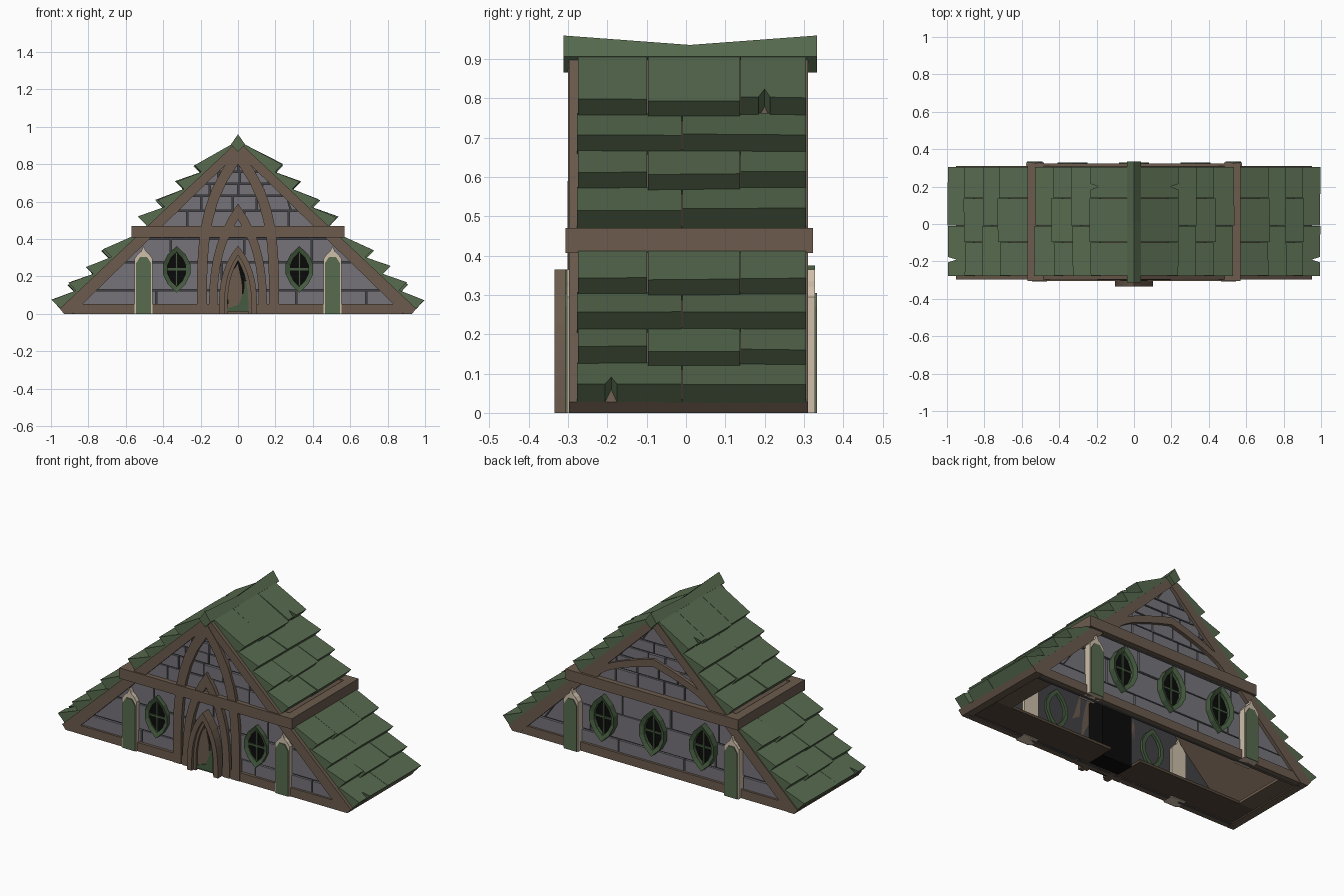
import bpy, bmesh, math, random
from mathutils import Vector

if "Cube" in bpy.data.objects:
    bpy.data.objects.remove(bpy.data.objects["Cube"])
random.seed(4)

def mat(name, r, g, b):
    m = bpy.data.materials.new(name)
    m.diffuse_color = (r, g, b, 1)
    m.use_nodes = True
    m.node_tree.nodes["Principled BSDF"].inputs["Base Color"].default_value = m.diffuse_color
    return m

GREEN = mat("roof green", 0.095, 0.145, 0.078)
TRIM = mat("window green", 0.06, 0.105, 0.05)
WOOD = mat("brown timber", 0.15, 0.105, 0.075)
STONE = mat("grey stone", 0.18, 0.173, 0.195)
MORTAR = mat("dark mortar", 0.055, 0.054, 0.062)
BEIGE = mat("pale stone", 0.62, 0.52, 0.40)
BLACK = mat("black opening", 0.003, 0.003, 0.003)
FLOOR = mat("dark floor", 0.085, 0.06, 0.042)

def finish(name, bm, m):
    bmesh.ops.recalc_face_normals(bm, faces=bm.faces)
    me = bpy.data.meshes.new(name)
    bm.to_mesh(me)
    bm.free()
    me.materials.append(m)
    ob = bpy.data.objects.new(name, me)
    bpy.context.collection.objects.link(ob)
    return ob

def loft(bm, a, b):
    """Closed solid between two matching loops of 3D points."""
    va, vb = [bm.verts.new(p) for p in a], [bm.verts.new(p) for p in b]
    bm.faces.new(va)
    bm.faces.new(vb[::-1])
    for i in range(len(va)):
        j = (i + 1) % len(va)
        bm.faces.new((va[i], vb[i], vb[j], va[j]))

def prism(name, pts, y0, y1, m):
    bm = bmesh.new()
    loft(bm, [(x, y0, z) for x, z in pts], [(x, y1, z) for x, z in pts])
    return finish(name, bm, m)

def box(name, x0, x1, y0, y1, z0, z1, m):
    return prism(name, [(x0, z0), (x1, z0), (x1, z1), (x0, z1)], y0, y1, m)

def band(name, outer, inner, y0, y1, m, closed=False, dip=0.0):
    """Strip between two outlines, extruded in y; dip sinks the inner edge of the y0 side."""
    bm = bmesh.new()
    secs = [[bm.verts.new(p) for p in ((o[0], y0, o[1]), (i[0], y0 + dip, i[1]),
                                       (i[0], y1, i[1]), (o[0], y1, o[1]))]
            for o, i in zip(outer, inner)]
    n = len(secs)
    for k in range(n if closed else n - 1):
        a, b = secs[k], secs[(k + 1) % n]
        for q in range(4):
            bm.faces.new((a[q], b[q], b[(q + 1) % 4], a[(q + 1) % 4]))
    if not closed:
        bm.faces.new(secs[0])
        bm.faces.new(secs[-1][::-1])
    return finish(name, bm, m)

def ogive(w, h, z0=0.0, p=2.5, n=8):
    us = [k / n for k in range(n + 1)]
    right = [(w * (1 - u ** p), z0 + h * u) for u in us]
    return [(-x, z) for x, z in right[:-1]] + right[::-1]

def back(y):            # mirror a front depth to the rear gable
    return 0.01 - y

# roof slabs: timber edge seen on the gables
SL = 0.945
up = Vector((-1, 0, SL)).normalized()
nor = Vector((SL, 0, 1)).normalized()
for s in (1, -1):
    prism("roof_slab", [(s * x, z) for x, z in
          ((0, .925), (.953, .028), (.93, 0), (.885, 0), (0, .862))], -.297, .31, WOOD)

# shingles: tapered tiles in eight courses, some with split edges
courses = [(.03, .12, 2), (.118, .21, 3), (.206, .30, 2), (.295, .415, 3),
           (.47, .567, 2), (.565, .662, 3), (.66, .755, 2), (.752, .90, 3)]
notches = {(0, 0): -.19, (7, 2): .20}
for s in (1, -1):
    bm = bmesh.new()
    for r, (z0, z1, n) in enumerate(courses):
        cuts = [-.278, -.01, .306] if n == 2 else [-.276, -.098, .138, .306]
        length = (z1 - z0) / up.z
        base = Vector(((.93 - z0) / SL, 0, z0))
        for k in range(n):
            a, b = cuts[k] + .001, cuts[k + 1] - .001
            low = -.010 if n == 3 and k == 1 else random.uniform(-.003, .004)
            thick = .066 + random.uniform(-.006, .005)
            flat = [(a, low), (b, low + random.uniform(-.004, .004))]
            if (r, k) in notches:
                c = notches[(r, k)]
                flat[1:1] = [(c - .016, low), (c, low + .045), (c + .014, low)]
            flat += [(b, length + .005), (a, length + .005)]
            lo, hi = [], []
            for y, d in flat:
                t = max(0, min(1, d / length))
                p = base + up * d + Vector((0, y, 0))
                q = p + nor * (thick * (1 - t) + .006 * t)
                p = p - nor * .004
                lo.append((s * p.x, p.y, p.z))
                hi.append((s * q.x, q.y, q.z))
            loft(bm, lo, hi)
    finish("roof_shingles", bm, GREEN)

# ridge cap: sagging diamond bar
def ridge(y, top, low):
    return [(0, y, top), (.038, y, .906), (0, y, low), (-.038, y, .906)]
bm = bmesh.new()
loft(bm, ridge(-.312, .96, .866), ridge(.01, .936, .866))
loft(bm, ridge(.01, .936, .866), ridge(.333, .96, .866))
finish("ridge_cap", bm, GREEN)

# collar beam ring
for y0, y1 in ((-.306, -.25), (.262, .323)):
    box("collar_beam", -.57, .57, y0, y1, .407, .47, WOOD)
for s in (1, -1):
    box("collar_side", s * .515, s * .57, -.306, .323, .407, .47, WOOD)

# gable walls: mortar, stone blocks and sill
rows = [.05, .13, .28, .405, .47, .555, .635, .70, .765, .87]
for f in (lambda y: y, back):
    prism("gable_wall", [(-.91, 0), (.91, 0), (0, .885)], f(-.27), f(-.25), MORTAR)
    box("sill", -.88, .88, f(-.297), f(-.25), 0, .052, WOOD)
    bm = bmesh.new()
    for z0, z1 in zip(rows, rows[1:]):
        wide = .38 if z0 < .4 else .15
        reach = (.885 - z0) / .97
        x = -reach - random.uniform(0, wide / 2)
        while x < reach:
            e = x + wide * random.uniform(.75, 1.25)
            lim = [(.885 - z) / .97 for z in (z0, z1)]
            c = lambda v, l: max(-l, min(l, v))
            q = [(c(x, lim[0]), z0), (c(e - .008, lim[0]), z0),
                 (c(e - .008, lim[1]), z1 - .008), (c(x, lim[1]), z1 - .008)]
            if q[1][0] - q[0][0] > .02:
                d = -.282 + random.uniform(-.003, .004)
                if q[2][0] - q[3][0] < .001:
                    q = q[:3]
                loft(bm, [(u, f(-.265), v) for u, v in q], [(u, f(d), v) for u, v in q])
            x = e
    finish("stone_blocks", bm, STONE)

# windows: faceted pointed ovals
half = [(0, .125), (.047, .08), (.073, .028), (.073, -.028), (.047, -.08)]
oval = half + [(-x, -z) for x, z in half]
def window(cx, f, k, yo):
    o = [(cx + x * k, .238 + z * k) for x, z in oval]
    i = [(cx + x * k * .7, .238 + z * k * .76) for x, z in oval]
    sgn = 1 if f(1) > f(0) else -1
    band("window_frame", o, i, f(yo), f(-.235), TRIM, True, .010 * sgn)
    prism("window_pane", i, f(-.288), f(-.284), BLACK)
    box("window_mullion", cx - .005, cx + .005, f(-.297), f(-.284), .238 - .09 * k, .238 + .09 * k, TRIM)
    box("window_bar", cx - .05 * k, cx + .05 * k, f(-.296), f(-.284), .233, .245, TRIM)
for x in (-.328, .328):
    window(x, lambda y: y, 1.0, -.306)
for x in (-.33, 0, .33):
    window(x, back, 1.1, -.318)

# pale pillars with green panels
def pillar(cx, f, yo):
    w = .048
    prism("pillar", [(cx - w, 0), (cx + w, 0), (cx + w, .295), (cx + .03, .32), (cx + .012, .335),
          (cx, .365), (cx - .012, .335), (cx - .03, .32), (cx - w, .295)], f(yo), f(-.235), BEIGE)
    v = .041
    prism("pillar_panel", [(cx - v, 0), (cx + v, 0), (cx + v, .27), (cx + .018, .305),
          (cx - .018, .305), (cx - v, .27)], f(yo - .005), f(yo + .002), GREEN)
for s in (1, -1):
    pillar(s * .505, lambda y: y, -.303)
    pillar(s * .53, back, -.318)

# nested pointed arches and the doorway
for w, h, t, th, y, p in ((.22, .885, .054, .085, -.300, 3.6), (.155, .59, .044, .085, -.302, 2.8),
                          (.102, .365, .03, .05, -.335, 3), (.072, .315, .016, .03, -.318, 3)):
    band("door_arch", ogive(w, h, 0, p), ogive(w - t, h - th, 0, p), y, -.25, WOOD)
prism("door_opening", ogive(.066, .30, 0, 3), -.294, -.288, BLACK)
prism("door_leaf", [(-.055, .012), (.03, .012), (.022, .17), (0, .272), (-.035, .22), (-.053, .13)],
      -.305, -.297, WOOD)
prism("door_green_edge", [(-.055, .012), (.057, .012), (.057, .12), (.035, .2), (.03, .12), (.005, .05),
      (-.055, .03)], -.311, -.304, TRIM)
# rear arch above the beam
band("rear_arch", ogive(.43, .225, .45, 1.9), ogive(.375, .18, .45, 1.9), back(-.300), back(-.25), WOOD)

# partial floor and shallow dark porch behind the door
for s in (1, -1):
    box("floor", s * .10, s * .88, -.255, -.07, .004, .02, FLOOR)
    box("end_floor", s * .78, s * .88, -.07, .265, .004, .02, WOOD)
box("porch", -.10, .10, -.255, -.14, .004, .36, BLACK)
